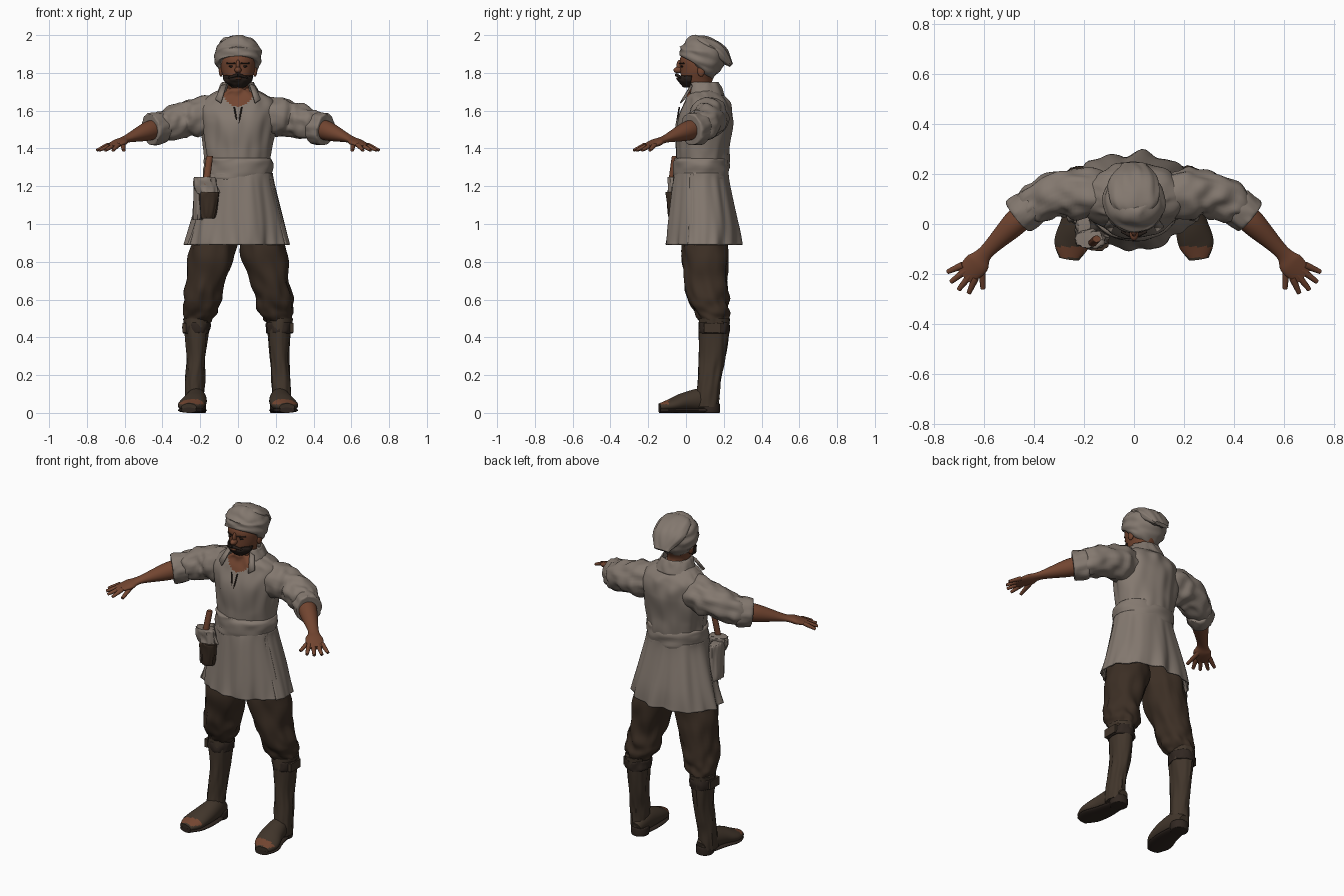
import bpy, bmesh
from math import sin, cos, radians
from mathutils import Vector, Matrix, noise

cube = bpy.data.objects.get("Cube")
if cube:
    bpy.data.objects.remove(cube, do_unlink=True)


def material(name, *rgb):
    mat = bpy.data.materials.new(name)
    mat.use_nodes = True
    mat.diffuse_color = (*rgb, 1)
    mat.node_tree.nodes["Principled BSDF"].inputs["Base Color"].default_value = (*rgb, 1)
    return mat


cloth = material("pale_cloth", .23, .19, .16)
skin = material("tan_skin", .17, .06, .03)
wool = material("brown_wool", .045, .028, .018)
leather = material("boot_leather", .053, .036, .024)
dark_leather = material("dark_leather", .03, .02, .015)
hair = material("dark_hair", .02, .013, .01)

# Kinds of fabric fold: depth, number around, number lengthwise
soft, fine, bunched = (.014, 3, 5), (.008, 3, 4), (.018, 2, 8)
wound, pleated = (.01, 2, 8), (.03, 4, 1)


def finish(name, bm, mats, rule=None, thick=0):
    """Turn a bmesh into a smooth shaded object, coloured by an optional rule."""
    bmesh.ops.recalc_face_normals(bm, faces=bm.faces)
    for face in bm.faces:
        face.smooth = True
        if rule:
            face.material_index = int(rule(face.calc_center_median()))
    mesh = bpy.data.meshes.new(name)
    bm.to_mesh(mesh)
    bm.free()
    mesh.set_sharp_from_angle(angle=radians(50))
    for mat in mats:
        mesh.materials.append(mat)
    obj = bpy.data.objects.new(name, mesh)
    bpy.context.collection.objects.link(obj)
    if thick:
        solid = obj.modifiers.new("thickness", "SOLIDIFY")
        solid.thickness = thick
        solid.offset = 0


def smooth_path(rows, steps):
    """Catmull-Rom interpolation of rows of equal length."""
    last = len(rows) - 1
    result = []
    for i in range(last):
        a, b, c, d = (rows[min(max(i + n, 0), last)] for n in (-1, 0, 1, 2))
        for k in range(steps):
            t = k / steps
            result.append(b + (c - a) * (t / 2) + (a * 2 - b * 5 + c * 4 - d) * (t * t / 2)
                          + (b * 3 - a - c * 3 + d) * (t ** 3 / 2))
    return result + [rows[-1]]


def loft(name, mats, rows, side=1, across=False, sides=40, steps=8, folds=None,
         arc=None, grow=False, rule=None, thick=0):
    """Skin ellipses (x, y, z, half width, half depth), level or across the path."""
    rings = smooth_path([Vector(r if len(r) == 5 else (*r, r[-1])) for r in rows], steps)
    centres = [Vector((r[0] * side, r[1], r[2])) for r in rings]
    start, end = (radians(v) for v in (arc or (0, 360)))
    count = sides + 1 if arc else sides
    last = len(rings) - 1
    bm = bmesh.new()
    grid = []
    for i, (centre, ring) in enumerate(zip(centres, rings)):
        u, v = Vector((1, 0, 0)), Vector((0, 1, 0))
        if across:
            along = (centres[min(i + 1, last)] - centres[max(i - 1, 0)]).normalized()
            u = along.cross(Vector((0, 0, 1))).normalized()
            v = u.cross(along)
        loop = []
        for k in range(count):
            angle = start + (end - start) * k / sides
            c, s = cos(angle), sin(angle)
            point = centre + u * c * ring[3] + v * s * ring[4]
            if folds:
                depth, around, lengthwise = folds
                t = i / last
                wave = noise.noise(Vector((c * around + side, s * around, t * lengthwise)))
                point += (u * c + v * s) * depth * wave * (t if grow else 1)
            loop.append(bm.verts.new(point))
        grid.append(loop)
    for low, high in zip(grid, grid[1:]):
        for k in range(sides):
            n = (k + 1) % count
            bm.faces.new((low[k], low[n], high[n], high[k]))
    if not arc:
        bm.faces.new(grid[0])
        bm.faces.new(grid[-1])
    finish(name, bm, mats, rule, thick)


def trunk(name, mats, rows, **options):
    """Loft on the centre line from rows of height, half width, half depth, middle."""
    loft(name, mats, [(0, y, z, wide, deep) for z, wide, deep, y in rows], **options)


def roll(name, mat, start, end, wide, deep, taper=1, **options):
    """Straight padded roll with softened ends."""
    a, b = Vector(start), Vector(end)
    rows = [(*a.lerp(b, t), wide * f, deep * f)
            for t, f in ((0, .8), (.1, 1), (.9, taper), (1, .8 * taper))]
    loft(name, [mat], rows, **options)


def solid(name, mat, centre, size, maker=bmesh.ops.create_cube, **options):
    bm = bmesh.new()
    maker(bm, **options)
    bm.transform(Matrix.Translation(centre) @ Matrix.Diagonal((*size, 1)))
    finish(name, bm, [mat])


def blob(name, mat, centre, size):
    solid(name, mat, centre, size, bmesh.ops.create_uvsphere,
          u_segments=16, v_segments=12, radius=1)


# Shirt body with a rounded open neckline
def neckline(p):
    return p.y < .07 and p.z > 1.62 + 9 * p.x ** 2 and abs(p.x) < .08


trunk("shirt_body", [cloth, skin],
      [(1.28, .17, .13, .09), (1.4, .18, .14, .09), (1.55, .2, .15, .1),
       (1.64, .2, .12, .11), (1.69, .14, .09, .1), (1.72, .07, .07, .09)],
      sides=90, steps=14, folds=soft, rule=neckline)

# Folded collar, skirt panels split at the hips, and waist sash
trunk("collar", [cloth], [(1.69, .1, .08, .09), (1.75, .08, .08, .09), (1.68, .12, .1, .1)],
      arc=(-48, 228), thick=.006, folds=fine)
for word, arc, flare in (("back", (-24, 204), .27), ("front", (196, 344), .26)):
    trunk("skirt_" + word, [cloth],
          [(1.27, .18, .14, .08), (1.2, .19, .15, .08), (1, .24, .18, .09), (.89, flare, .19, .09)],
          arc=arc, sides=70, folds=pleated, grow=True, thick=.008)
roll("sash", cloth, (0, .08, 1.23), (0, .08, 1.35), .18, .145, sides=60, folds=wound)

for s, word in ((1, "left_"), (-1, "right_")):
    # Lapel and slit edge
    bm = bmesh.new()
    bm.faces.new([bm.verts.new((x * s, y, z)) for x, y, z in
                  ((.06, .03, 1.74), (.09, .03, 1.73), (.12, -.01, 1.66), (.09, -.03, 1.64))])
    finish(word + "lapel", bm, [cloth], thick=.008)
    roll(word + "slit_edge", dark_leather, (.02, -.035, 1.62), (.004, -.05, 1.53),
         .004, .004, side=s, sides=8)

    # Sleeve, rolled cuff and forearm
    loft(word + "sleeve", [cloth],
         [(.05, .11, 1.59, .08, .08), (.2, .12, 1.57, .1, .1), (.3, .12, 1.55, .09),
          (.4, .08, 1.52, .08), (.45, .04, 1.5, .06)], s, True, folds=bunched)
    roll(word + "rolled_cuff", cloth, (.4, .08, 1.51), (.465, .025, 1.5), .075, .085,
         side=s, across=True, folds=fine)
    loft(word + "forearm_and_palm", [skin],
         [(.42, .06, 1.51, .05), (.48, 0, 1.49, .05), (.59, -.11, 1.45, .03, .02),
          (.63, -.16, 1.43, .05, .02), (.68, -.21, 1.41, .04, .01)], s, True)

    # Fingers fan out evenly from the palm
    palm = Vector((.66, -.19, 1.42))
    for k, finger in enumerate(("index", "middle", "ring", "little")):
        place = k - 1.5
        fan = radians(place * 14 - 45)
        reach = .09 - abs(place) * .015
        base = palm + Vector((place, place, 0)) * .017
        tip = base + Vector((cos(fan) * reach, sin(fan) * reach, -.03))
        roll(word + finger + "_finger", skin, base, tip, .014, .012, .7,
             side=s, across=True, sides=12)
    roll(word + "thumb", skin, (.61, -.15, 1.43), (.605, -.26, 1.39), .015, .012, .7,
         side=s, across=True, sides=12)

    # Trousers bunched over the boot top
    loft(word + "trouser_leg", [wool],
         [(.1, .08, 1.1, .09, .1), (.13, .1, .88, .12), (.18, .11, .65, .1, .11),
          (.2, .14, .53, .09), (.22, .15, .47, .06)], s, steps=10, folds=bunched)

    # Boot with strap, heel, sole and worn toe showing skin
    loft(word + "boot_shaft", [leather],
         [(.22, .15, .5, .07, .08), (.22, .14, .3, .05, .07), (.23, .12, .15, .05, .06),
          (.23, .11, .03, .05, .06)], s, folds=fine)
    roll(word + "boot_strap", dark_leather, (.22, .15, .42), (.22, .15, .48), .07, .08,
         side=s, folds=fine)
    solid(word + "strap_buckle", leather, (.285 * s, .14, .45), (.02, .09, .05))
    foot = [(.22, .17, .05, .03, .03), (.22, .1, .07, .05, .06), (.23, 0, .06, .065, .05),
            (.25, -.08, .04, .07, .035), (.26, -.14, .03, .04, .02)]
    loft(word + "boot_foot", [leather, skin], foot, s, True,
         rule=lambda p: -.135 < p.y < -.09 and p.z > .045)
    loft(word + "boot_sole", [dark_leather],
         [(x, y, .014, wide, .014) for x, y, z, wide, high in foot], s, True)
    roll(word + "boot_heel", dark_leather, (.22, .13, 0), (.22, .13, .05), .05, .05, side=s)

    # Paired features of the face
    blob(word + "ear", skin, (.09 * s, .08, 1.81), (.012, .02, .03))
    blob(word + "eye", hair, (.034 * s, -.02, 1.835), (.016, .008, .006))
    roll(word + "eyebrow", hair, (.015, -.033, 1.85), (.06, -.01, 1.85), .005, .004,
         side=s, across=True, sides=8)
    roll(word + "moustache", hair, (0, -.05, 1.79), (.05, -.03, 1.775), .01, .009, .6,
         side=s, across=True, sides=12)

# Head, nose and beard
trunk("head_and_neck", [skin],
      [(1.64, .07, .07, .08), (1.72, .06, .06, .08), (1.76, .07, .08, .06),
       (1.82, .09, .1, .07), (1.88, .09, .1, .07), (1.93, .06, .07, .08)])
blob("nose", skin, (0, -.04, 1.815), (.018, .027, .017))
blob("nose_bridge", skin, (0, -.03, 1.84), (.011, .02, .03))
trunk("beard", [hair], [(1.785, .08, .09, .055), (1.76, .075, .09, .05), (1.725, .03, .05, .04)],
      arc=(195, 345), thick=.008, folds=fine)
blob("lower_lip", skin, (0, -.042, 1.77), (.02, .01, .006))

# Wrapped turban with a soft crown falling backwards
loft("turban_wrap", [cloth],
     [(0, .06, 1.83, .09), (0, .07, 1.845, .115, .11), (0, .09, 1.9, .125),
      (0, .1, 1.95, .1), (0, .11, 1.97, .05)], across=True, folds=wound)
loft("turban_crown", [cloth],
     [(0, .02, 1.96, .03, .01), (0, .08, 1.96, .09, .04), (0, .17, 1.91, .1, .045),
      (0, .24, 1.84, .05, .01)], across=True, folds=fine)

# Hip bag, pouch, sheath and knife on the right side
roll("hip_bag", cloth, (-.21, 0, 1.02), (-.2, -.01, 1.23), .03, .06, folds=fine)
roll("pouch_cloth", cloth, (-.16, -.06, 1.16), (-.18, -.06, 1.25), .06, .035, folds=soft)
roll("knife_sheath", wool, (-.16, -.06, 1.03), (-.15, -.07, 1.17), .04, .03, 1.3, folds=fine)
roll("knife_handle", skin, (-.17, -.08, 1.21), (-.15, -.06, 1.36), .018, .015, sides=16)
